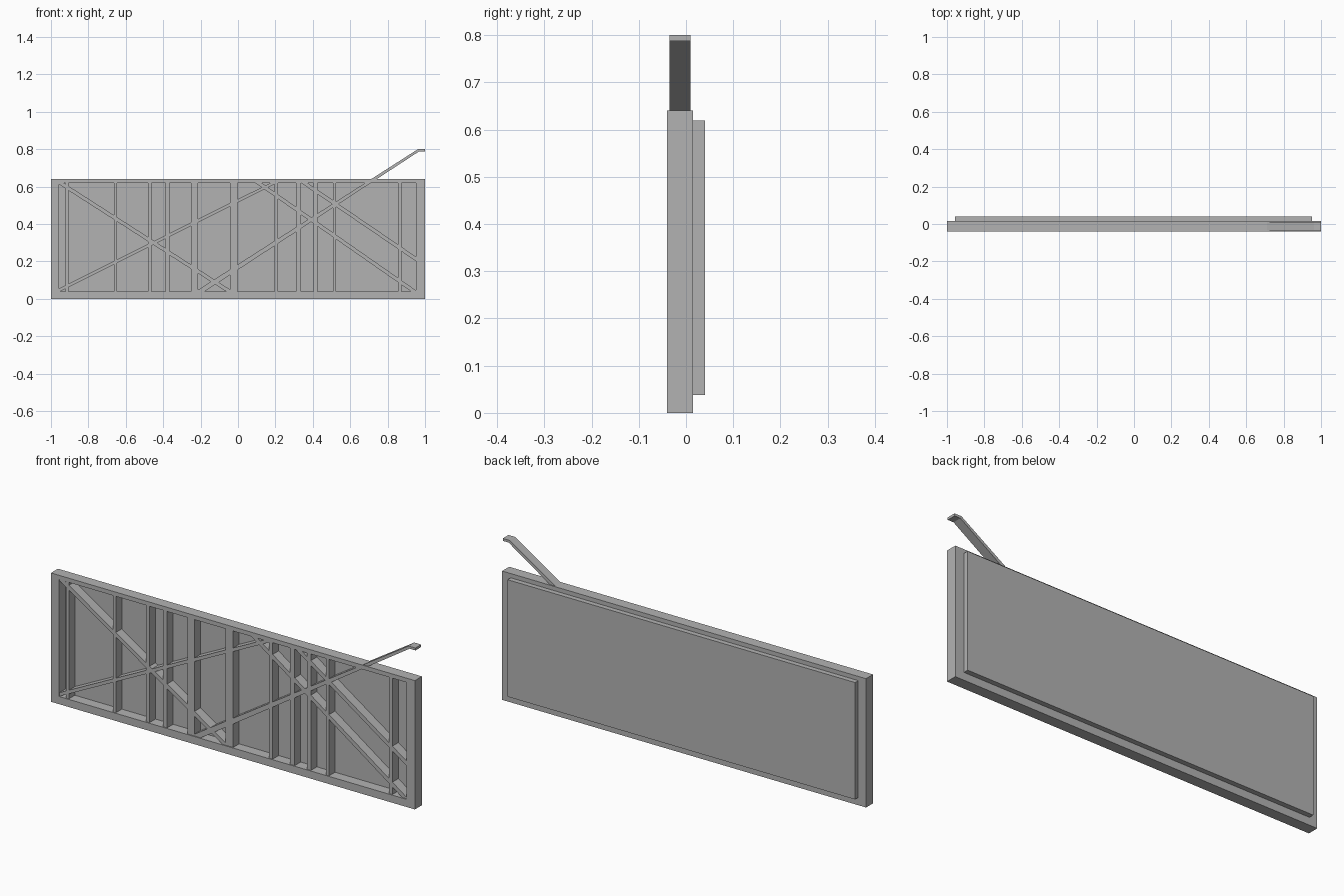
import bpy
import bmesh
from mathutils import Vector

cube = bpy.data.objects.get("Cube")
if cube:
    bpy.data.objects.remove(cube, do_unlink=True)

grey = bpy.data.materials.new("plain grey")
grey.use_nodes = True
colour = (0.45, 0.45, 0.45, 1)
grey.diffuse_color = colour
grey.node_tree.nodes["Principled BSDF"].inputs["Base Color"].default_value = colour

FRONT, BACK = -0.04, 0.015       # frame depth
BAR_FRONT, BAR_BACK = -0.035, 0.012
LEFT, RIGHT, LOW, HIGH = -0.957, 0.953, 0.038, 0.619   # frame opening


def finish(name, bm):
    bmesh.ops.recalc_face_normals(bm, faces=bm.faces)
    mesh = bpy.data.meshes.new(name)
    bm.to_mesh(mesh)
    bm.free()
    mesh.materials.append(grey)
    obj = bpy.data.objects.new(name, mesh)
    bpy.context.collection.objects.link(obj)
    return obj


def plate(name, outline, y0, y1):
    """Extrude an x-z outline from y0 to y1."""
    bm = bmesh.new()
    face = bm.faces.new([bm.verts.new((x, y0, z)) for x, z in outline])
    new = bmesh.ops.extrude_face_region(bm, geom=[face])["geom"]
    verts = [v for v in new if isinstance(v, bmesh.types.BMVert)]
    bmesh.ops.translate(bm, verts=verts, vec=(0, y1 - y0, 0))
    return finish(name, bm)


def rect(x0, x1, z0, z1):
    return [(x0, z0), (x1, z0), (x1, z1), (x0, z1)]


def brace(name, start, end, width=0.02):
    """Slanted bar, trimmed to the frame opening."""
    a, b = Vector(start), Vector(end)
    along = (b - a).normalized()
    side = Vector((-along.y, along.x)) * width / 2
    a, b = a - along * 0.05, b + along * 0.05
    obj = plate(name, [a - side, b - side, b + side, a + side], BAR_FRONT, BAR_BACK)
    bm = bmesh.new()
    bm.from_mesh(obj.data)
    for co, no in (((LEFT, 0, 0), (-1, 0, 0)), ((RIGHT, 0, 0), (1, 0, 0)),
                   ((0, 0, LOW), (0, 0, -1)), ((0, 0, HIGH), (0, 0, 1))):
        bmesh.ops.bisect_plane(bm, geom=bm.verts[:] + bm.edges[:] + bm.faces[:],
                               plane_co=co, plane_no=no, clear_outer=True)
    bm.to_mesh(obj.data)
    bm.free()


# Outer frame: a single ring with a rectangular opening
bm = bmesh.new()
rings = []
for y in (FRONT, BACK):
    for outline in (rect(-1, 1, 0, 0.64), rect(LEFT, RIGHT, LOW, HIGH)):
        rings.append([bm.verts.new((x, y, z)) for x, z in outline])
for a, b in ((0, 1), (1, 3), (3, 2), (2, 0)):
    for i in range(4):
        j = (i + 1) % 4
        bm.faces.new((rings[a][i], rings[a][j], rings[b][j], rings[b][i]))
finish("outer_frame", bm)

# Backing panel
plate("back_panel", rect(LEFT, RIGHT, LOW, HIGH), 0.012, 0.04)

# Upright bars: left edge and width
uprights = [(-0.922, 0.017), (-0.663, 0.016), (-0.48, 0.018), (-0.387, 0.022),
            (-0.252, 0.037), (-0.043, 0.041), (0.195, 0.02), (0.31, 0.026),
            (0.405, 0.02), (0.507, 0.018), (0.855, 0.018)]
for n, (x, w) in enumerate(uprights, 1):
    plate(f"upright_bar_{n}", rect(x, x + w, LOW, HIGH), BAR_FRONT, BAR_BACK)

# Slanted braces
brace("left_falling_brace", (-0.95, 0.619), (-0.06, 0.049))
brace("left_rising_brace", (-0.957, 0.046), (0.19, 0.619), 0.016)
brace("middle_falling_brace", (0.11, 0.619), (0.92, 0.055))
brace("right_falling_brace", (0.355, 0.619), (0.953, 0.212))

# Long arm that passes over the frame and ends in a flat tip
plate("long_arm", [(-0.215, LOW), (-0.18, LOW), (0.968, 0.788), (1, 0.788),
                   (1, 0.8), (0.962, 0.8), (-0.215, 0.047)], BAR_FRONT, 0.01)
